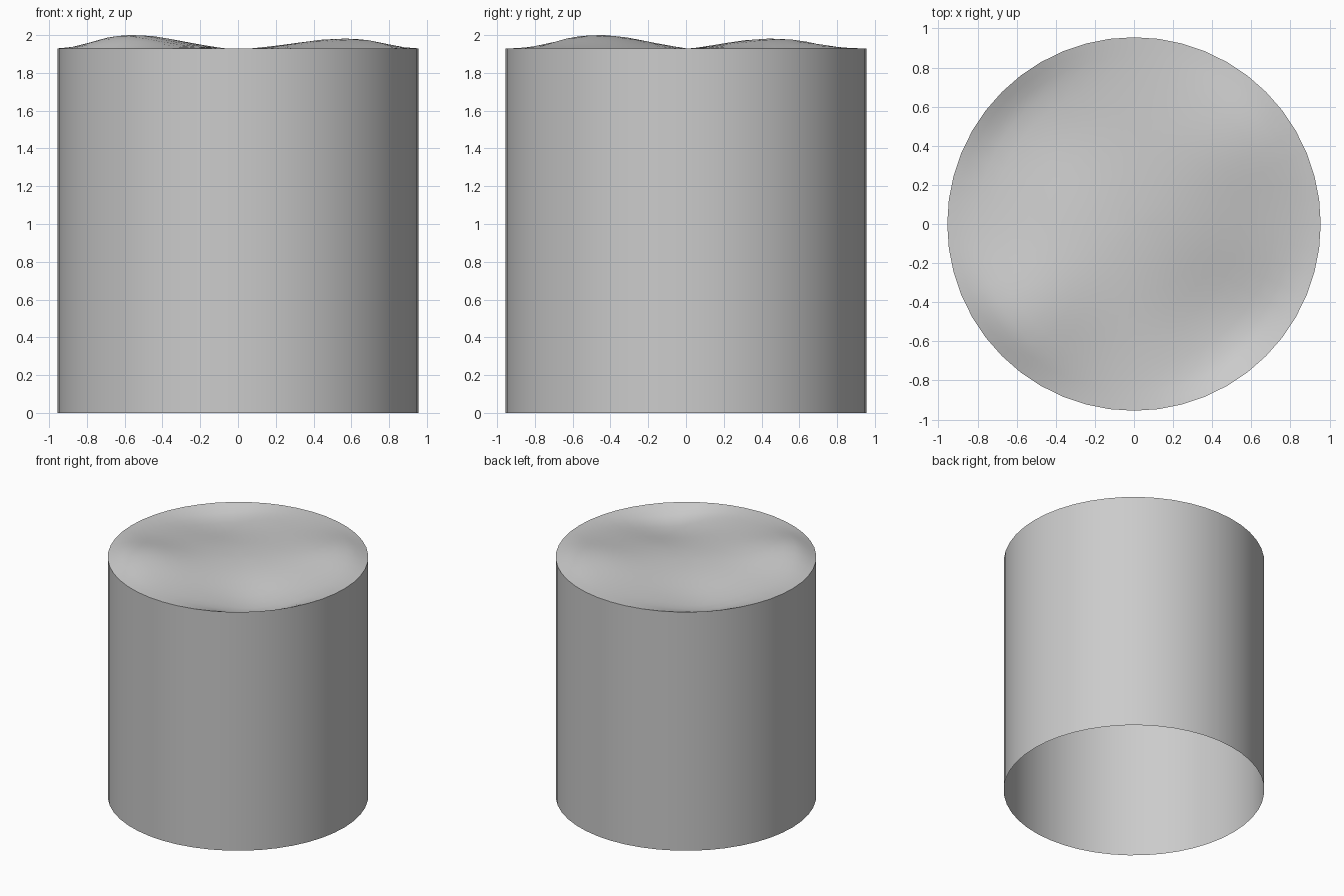
import bpy, bmesh, math

if "Cube" in bpy.data.objects:
    bpy.data.objects.remove(bpy.data.objects["Cube"])

R, H, SEG = 0.955, 1.93, 48

# soft mounds (+) and hollows (-) of the top: x, y, height, spread
WAVES = [(-0.55, -0.46, 0.071, 0.33), (0.56, 0.45, 0.052, 0.33),
         (0.50, -0.50, -0.085, 0.38), (-0.50, 0.50, -0.060, 0.38)]


def top_height(x, y):
    t = min(1.0, max(0.0, (R - math.hypot(x, y)) / 0.17))
    fade = t * (2 - t)
    return H + fade * sum(a * math.exp(-((x - cx) ** 2 + (y - cy) ** 2) / w ** 2)
                          for cx, cy, a, w in WAVES)


def ring(bm, r, height):
    pts = []
    for i in range(SEG):
        a = 2 * math.pi * i / SEG
        x, y = r * math.cos(a), r * math.sin(a)
        pts.append(bm.verts.new((x, y, height(x, y))))
    return pts


def bridge(bm, a, b):
    for i in range(SEG):
        j = (i + 1) % SEG
        bm.faces.new((a[i], a[j], b[j], b[i]))


bm = bmesh.new()
# open-bottomed wall
prev = ring(bm, R, lambda x, y: 0.0)
rim = ring(bm, R, lambda x, y: H)
bridge(bm, prev, rim)
# undulating top, closed at the centre
prev = rim
for r in (0.91, 0.86, 0.80, 0.72, 0.63, 0.54, 0.45, 0.36, 0.27, 0.18, 0.09):
    cur = ring(bm, r, top_height)
    bridge(bm, prev, cur)
    prev = cur
centre = bm.verts.new((0, 0, top_height(0, 0)))
for i in range(SEG):
    bm.faces.new((prev[i], prev[(i + 1) % SEG], centre))

me = bpy.data.meshes.new("wavy_top_cylinder")
bm.to_mesh(me)
bm.free()
ob = bpy.data.objects.new("wavy_top_cylinder", me)
bpy.context.collection.objects.link(ob)
bpy.context.view_layer.objects.active = ob
ob.select_set(True)
bpy.ops.object.shade_smooth_by_angle(angle=math.radians(40))
